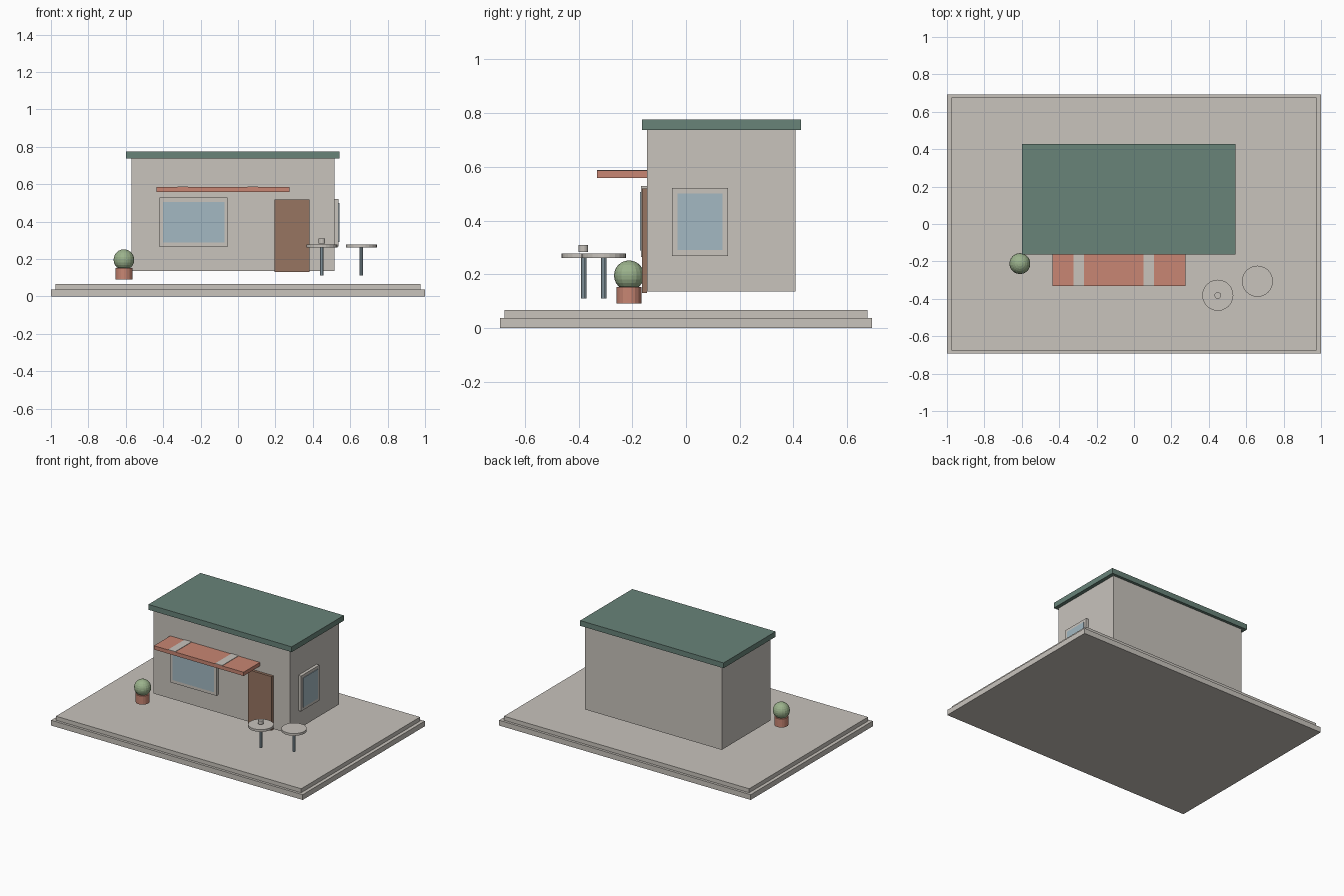
import bpy, bmesh
from mathutils import Matrix

if "Cube" in bpy.data.objects:
    bpy.data.objects.remove(bpy.data.objects["Cube"])


def material(name, rgb):
    lin = [(c / 255 / 12.92) if c < 11 else ((c / 255 + 0.055) / 1.055) ** 2.4 for c in rgb]
    m = bpy.data.materials.new(name)
    m.diffuse_color = (*lin, 1)
    m.use_nodes = True
    m.node_tree.nodes["Principled BSDF"].inputs["Base Color"].default_value = m.diffuse_color
    return m


STONE = material("warm grey", (200, 195, 188))
GREEN = material("roof green", (104, 131, 121))
CLAY = material("terracotta", (200, 134, 115))
WOOD = material("door brown", (151, 117, 97))
GLASS = material("pale blue", (163, 184, 194))
LEAF = material("leaf green", (155, 178, 140))


def add(name, bm, mat):
    mesh = bpy.data.meshes.new(name)
    bm.to_mesh(mesh)
    bm.free()
    mesh.materials.append(mat)
    ob = bpy.data.objects.new(name, mesh)
    bpy.context.collection.objects.link(ob)
    return ob


def box(name, x, y, z, mat):
    """Box from (min, max) ranges on each axis."""
    bm = bmesh.new()
    mid = [(r[0] + r[1]) / 2 for r in (x, y, z)]
    size = [r[1] - r[0] for r in (x, y, z)]
    bmesh.ops.create_cube(bm, size=1, matrix=Matrix.Translation(mid) @ Matrix.Diagonal((*size, 1)))
    return add(name, bm, mat)


def cylinder(name, x, y, z, r, sides, mat):
    bm = bmesh.new()
    bmesh.ops.create_cone(bm, cap_ends=True, segments=sides, radius1=r, radius2=r,
                          depth=z[1] - z[0], matrix=Matrix.Translation((x, y, sum(z) / 2)))
    return add(name, bm, mat)


# Two-step plinth
box("plinth_lower", (-1, 1), (-0.693, 0.693), (0, 0.038), STONE)
box("plinth_upper", (-0.975, 0.975), (-0.675, 0.675), (0.038, 0.067), STONE)

# Building body and overhanging flat roof
box("walls", (-0.57, 0.516), (-0.145, 0.408), (0.136, 0.738), STONE)
box("roof", (-0.598, 0.542), (-0.164, 0.428), (0.738, 0.776), GREEN)

# Awning with two painted stripes
box("awning", (-0.437, 0.276), (-0.331, -0.145), (0.559, 0.586), CLAY)
for i, x in enumerate((-0.295, 0.078)):
    box(f"awning_stripe_{i + 1}", (x - 0.028, x + 0.028), (-0.331, -0.145), (0.586, 0.589), STONE)

# Front window, side window and door
box("front_window_frame", (-0.421, -0.055), (-0.167, -0.145), (0.265, 0.528), STONE)
box("front_window_glass", (-0.40, -0.073), (-0.171, -0.166), (0.288, 0.506), GLASS)
box("side_window_frame", (0.516, 0.538), (-0.052, 0.156), (0.268, 0.522), STONE)
box("side_window_glass", (0.537, 0.542), (-0.032, 0.136), (0.29, 0.501), GLASS)
box("door", (0.194, 0.382), (-0.164, -0.145), (0.13, 0.519), WOOD)

# Round tables, one with a cup
for i, (x, y) in enumerate(((0.448, -0.381), (0.66, -0.306))):
    cylinder(f"table_top_{i + 1}", x, y, (0.261, 0.277), 0.083, 24, STONE)
    cylinder(f"table_leg_{i + 1}", x, y, (0.111, 0.262), 0.01, 10, GLASS)
cylinder("cup", 0.448, -0.382, (0.284, 0.309), 0.018, 14, STONE)

# Potted shrub
cylinder("plant_pot", -0.61, -0.212, (0.092, 0.153), 0.046, 18, CLAY)
bm = bmesh.new()
bmesh.ops.create_uvsphere(bm, u_segments=18, v_segments=12, radius=0.056,
                          matrix=Matrix.Translation((-0.61, -0.212, 0.196)))
add("shrub", bm, LEAF)
